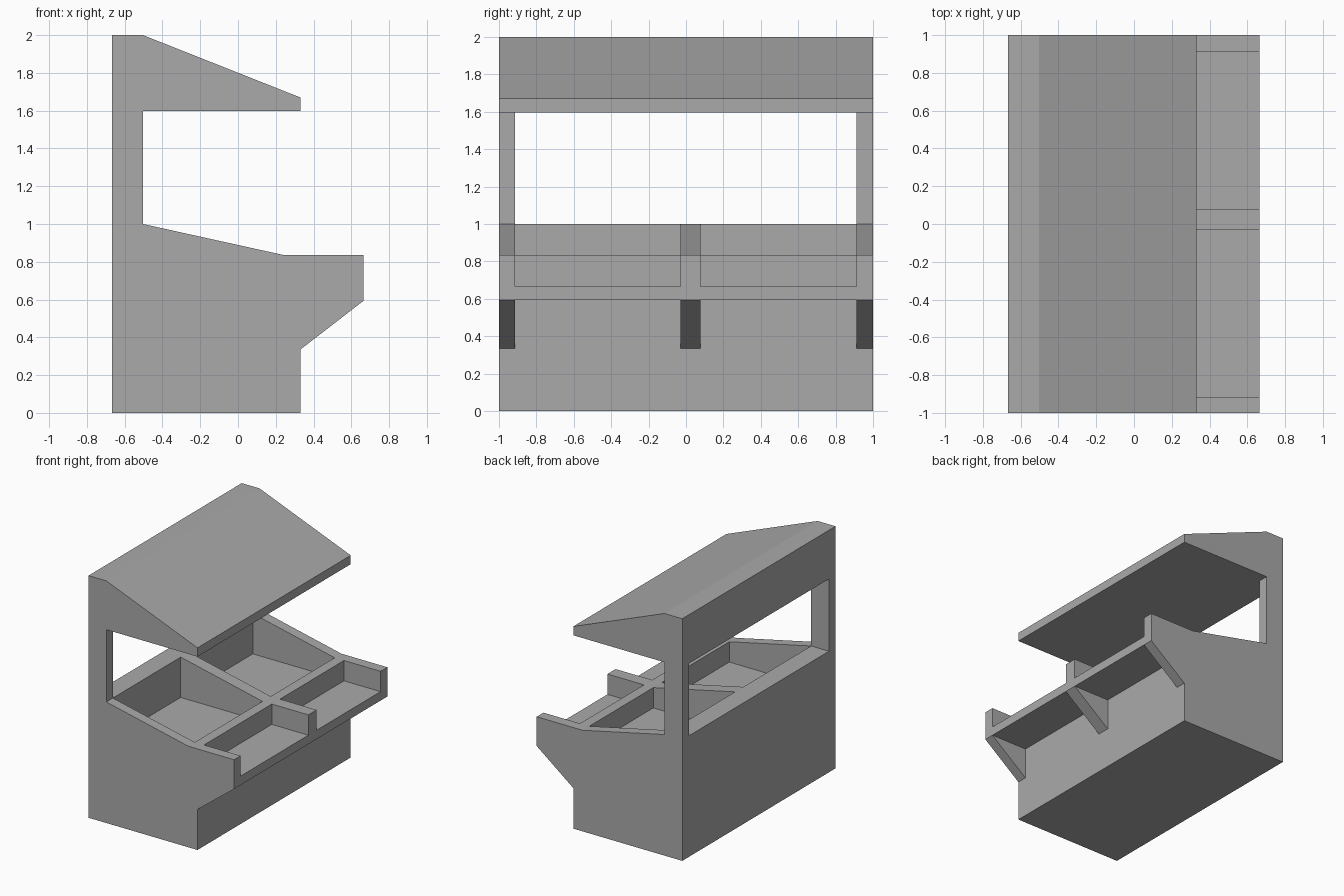
import bpy
import bmesh

cube = bpy.data.objects.get("Cube")
if cube:
    bpy.data.objects.remove(cube, do_unlink=True)

# Single flat grey
grey = bpy.data.materials.new("plain_grey")
grey.use_nodes = True
tone = (0.4, 0.4, 0.4, 1)
grey.diffuse_color = tone
grey.node_tree.nodes["Principled BSDF"].inputs["Base Color"].default_value = tone

# Shared dimensions
BACK, POST, DIVIDER, FRONT, LIP = -0.666, -0.503, 0.245, 0.33, 0.664
FLOOR, SHELF_BOTTOM, RIM, SILL, ROOF_BOTTOM = 0.667, 0.593, 0.835, 1.0, 1.597
BAYS = {"right": (-0.915, -0.03), "left": (0.077, 0.912)}


def extrude_profile(name, profile, y0, y1):
    """Solid made from an (x, z) outline swept from y0 to y1."""
    bm = bmesh.new()
    face = bm.faces.new([bm.verts.new((x, y0, z)) for x, z in profile])
    swept = bmesh.ops.extrude_face_region(bm, geom=[face])["geom"]
    verts = [v for v in swept if isinstance(v, bmesh.types.BMVert)]
    bmesh.ops.translate(bm, verts=verts, vec=(0, y1 - y0, 0))
    bmesh.ops.recalc_face_normals(bm, faces=bm.faces)
    mesh = bpy.data.meshes.new(name)
    bm.to_mesh(mesh)
    bm.free()
    mesh.materials.append(grey)
    obj = bpy.data.objects.new(name, mesh)
    bpy.context.collection.objects.link(obj)
    return obj


def cut(target, name, x0, x1, y0, y1, z0, z1):
    """Carve a box out of the target, then discard the cutter."""
    box = [(x0, z0), (x1, z0), (x1, z1), (x0, z1)]
    cutter = extrude_profile(name, box, y0, y1)
    cutter.hide_render = True
    mod = target.modifiers.new(name, "BOOLEAN")
    mod.operation = "DIFFERENCE"
    mod.solver = "EXACT"
    mod.object = cutter
    bpy.context.view_layer.objects.active = target
    bpy.ops.object.modifier_apply(modifier=name)
    bpy.data.objects.remove(cutter, do_unlink=True)


# Stall body: base, sloping counter, back wall and canopy in one outline
stall = extrude_profile("market_stall", [
    (BACK, 0), (FRONT, 0), (FRONT, 0.335), (LIP, SHELF_BOTTOM),
    (LIP, RIM), (DIVIDER, RIM), (POST, SILL), (POST, ROOF_BOTTOM),
    (FRONT, ROOF_BOTTOM), (FRONT, 1.67), (POST, 2), (BACK, 2)], -1, 1)

# Serving window between the two back posts
cut(stall, "window_cut", BACK - 0.2, POST + 0.1,
    BAYS["right"][0], BAYS["left"][1], SILL, ROOF_BOTTOM)

# Each bay: deep rear bin, open-fronted shelf, and space between brackets
for side, (y0, y1) in BAYS.items():
    cut(stall, side + "_bin_cut", POST, DIVIDER, y0, y1, FLOOR, 1.2)
    cut(stall, side + "_shelf_cut", FRONT, 1, y0, y1, FLOOR, 1.2)
    cut(stall, side + "_bracket_cut", FRONT, 1, y0, y1, 0.2, SHELF_BOTTOM)
